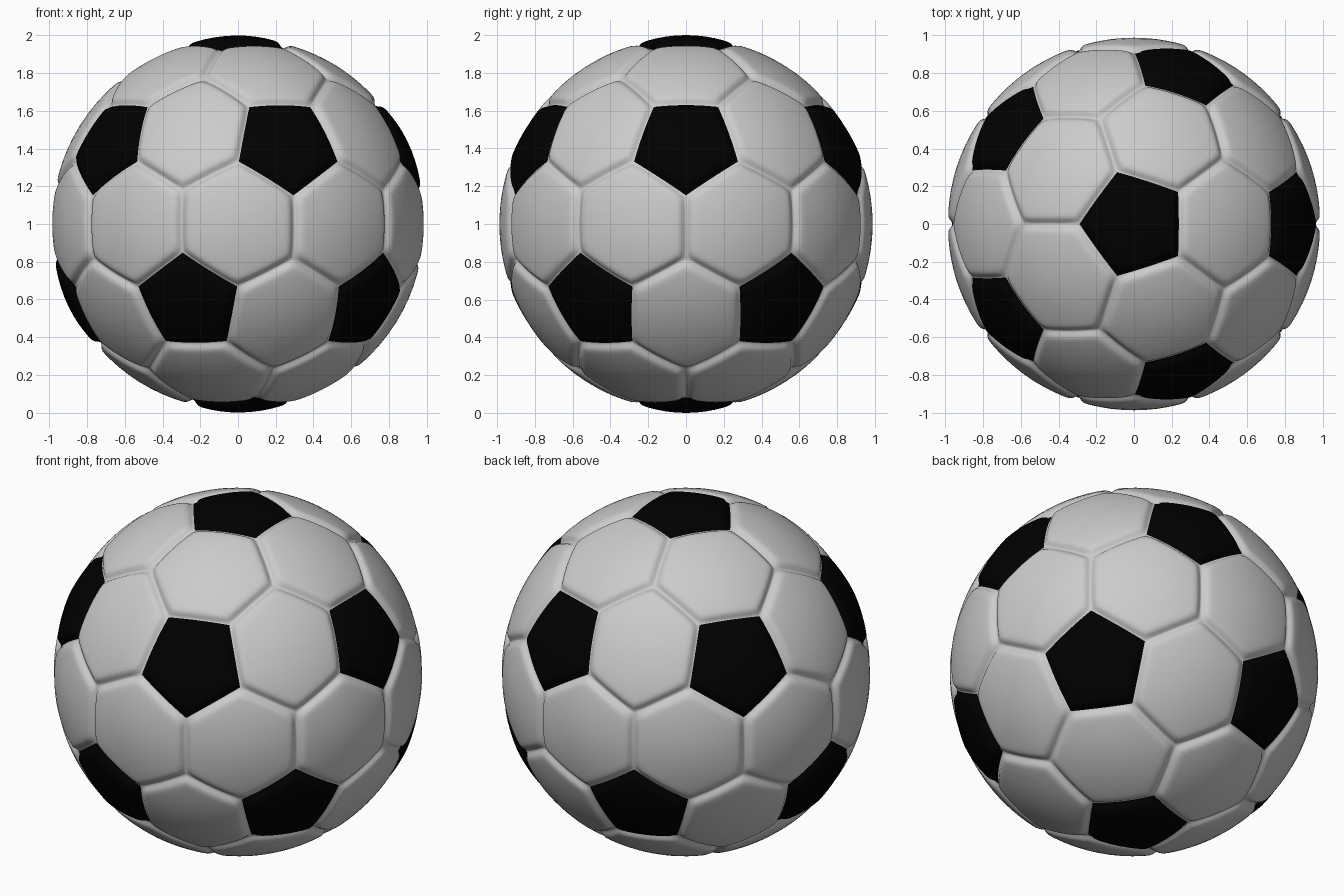
import bpy, bmesh
from math import atan, cos, sin, radians, exp, asin
from mathutils import Vector
from itertools import combinations

if "Cube" in bpy.data.objects:
    bpy.data.objects.remove(bpy.data.objects["Cube"])

GROOVE, SHOULDER, CROWN = 0.962, 0.986, 1.0
WIDTH = 0.024
SEGS = 12
RINGS = [0.2, 0.4, 0.58, 0.72, 0.8, 0.85, 0.89, 0.92, 0.945, 0.965, 0.98, 0.99, 1.0]


def polar(az, el):
    a = radians(az)
    return Vector((cos(el) * cos(a), cos(el) * sin(a), sin(el)))


# Twelve pentagon centres (icosahedron corners)
tilt = atan(0.5)
tips = [Vector((0, 0, 1)), Vector((0, 0, -1))]
tips += [polar(72 * k, tilt) for k in range(5)]
tips += [polar(72 * k + 36, -tilt) for k in range(5)]
near = lambda a, b: a.dot(b) > 0.3
pairs = [(a, b) for a, b in combinations(tips, 2) if near(a, b)]
trios = [t for t in combinations(tips, 3) if all(near(a, b) for a, b in combinations(t, 2))]


def pent_corner(tip, trio):
    # Corner of the pentagon around tip that lies inside one triangle
    p = tip.copy()
    for other in trio:
        if other is not tip:
            p += (tip + other).normalized()
    return p.normalized()


def ordered(points, centre):
    u = (points[0] - centre * points[0].dot(centre)).normalized()
    v = centre.cross(u)
    from_angle = lambda p: Vector((1, 0)).angle_signed(Vector((p.dot(u), -p.dot(v))), 0)
    return sorted(points, key=from_angle)


def add_panel(bm, centre, corners, crown):
    # Padded spherical panel: rings from the centre out to the stitched groove
    corners = ordered(corners, centre)
    n = len(corners)
    if corners[0].cross(corners[1]).dot(centre) < 0:
        corners.reverse()
    planes = [corners[i].cross(corners[(i + 1) % n]).normalized() for i in range(n)]
    rim = [corners[i].lerp(corners[(i + 1) % n], s / SEGS).normalized()
           for i in range(n) for s in range(SEGS)]

    def place(p, t):
        h = 1.0
        for q in planes:
            d = asin(max(0.0, min(1.0, p.dot(q))))
            h *= 1 - exp(-(d / WIDTH) ** 2)
        top = SHOULDER + (crown - SHOULDER) * (1 - t * t)
        r = GROOVE + (top - GROOVE) * h
        return bm.verts.new(p * r + Vector((0, 0, 1)))

    hub = place(centre, 0)
    prev = None
    for t in RINGS:
        ring = [place(centre.lerp(p, t).normalized(), t) for p in rim]
        m = len(ring)
        for i in range(m):
            j = (i + 1) % m
            if prev is None:
                bm.faces.new((hub, ring[i], ring[j]))
            else:
                bm.faces.new((prev[i], ring[i], ring[j], prev[j]))
        prev = ring


def finish(bm, name, colour):
    bmesh.ops.remove_doubles(bm, verts=bm.verts, dist=1e-5)
    bmesh.ops.recalc_face_normals(bm, faces=bm.faces)
    for f in bm.faces:
        f.smooth = True
    mesh = bpy.data.meshes.new(name)
    bm.to_mesh(mesh)
    bm.free()
    mat = bpy.data.materials.new(name + "_colour")
    mat.diffuse_color = colour
    mat.use_nodes = True
    mat.node_tree.nodes["Principled BSDF"].inputs["Base Color"].default_value = mat.diffuse_color
    mesh.materials.append(mat)
    bpy.context.collection.objects.link(bpy.data.objects.new(name, mesh))


# Black pentagon panels
bm = bmesh.new()
for tip in tips:
    add_panel(bm, tip, [pent_corner(tip, t) for t in trios if any(x is tip for x in t)], CROWN)
finish(bm, "black_panels", (0.0, 0.0, 0.0, 1))

# White hexagon panels, one between each neighbouring pair of pentagons
bm = bmesh.new()
for a, b in pairs:
    corners = []
    for t in trios:
        if any(x is a for x in t) and any(x is b for x in t):
            corners += [pent_corner(a, t), pent_corner(b, t), (t[0] + t[1] + t[2]).normalized()]
    add_panel(bm, (a + b).normalized(), corners, SHOULDER + 0.002)
finish(bm, "white_panels", (1.0, 1.0, 1.0, 1))
